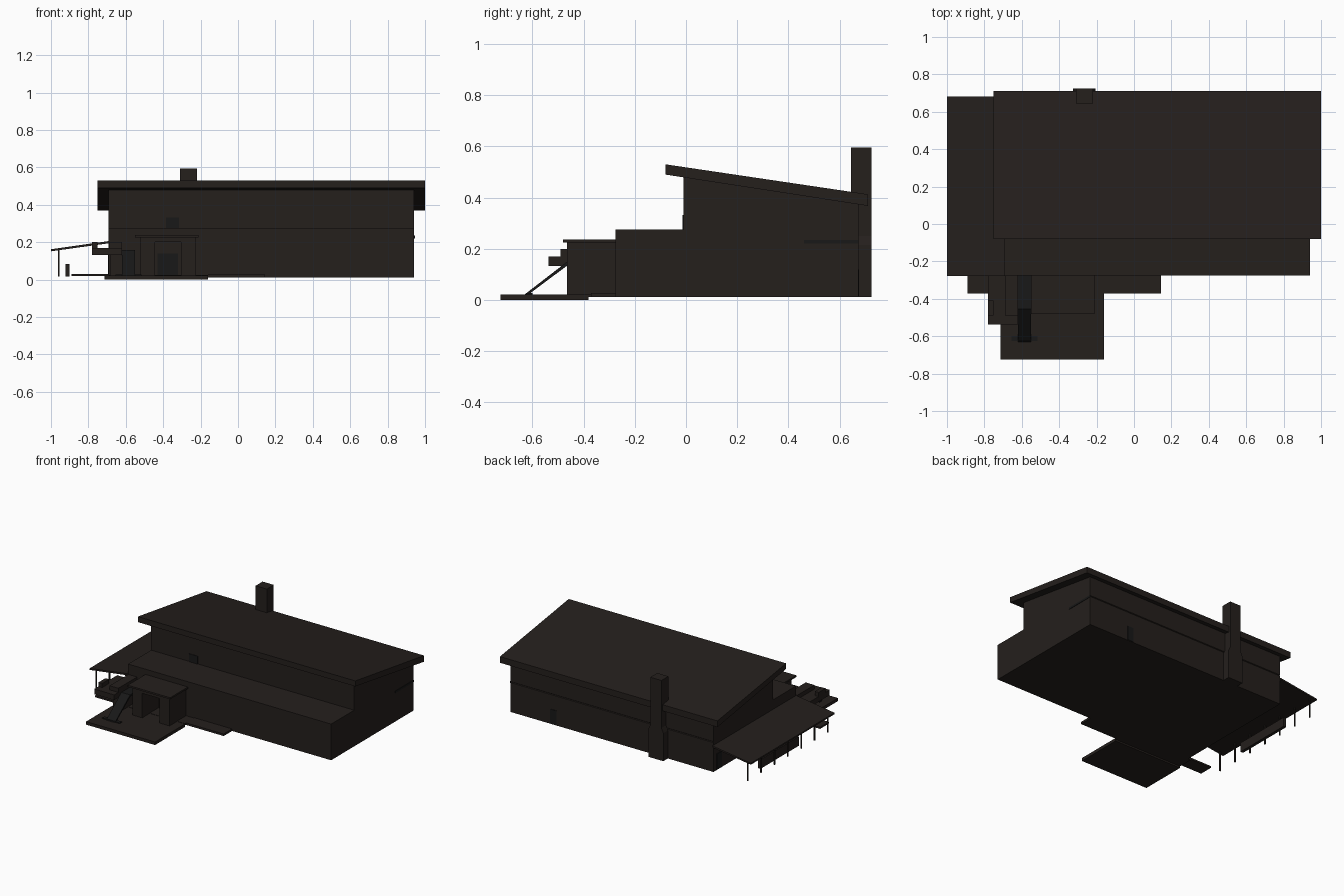
import bpy, bmesh
from mathutils import Vector


def material(name, color):
    m = bpy.data.materials.new(name)
    m.diffuse_color = (*color, 1)
    return m


BROWN = material("dark_brown", (0.018, 0.014, 0.012))
BLACK = material("near_black", (0.009, 0.009, 0.009))


def extrude(name, pts, axis, a, b, mat=BROWN):
    """Extrude a 2D profile along axis: 'x' uses (y,z), 'y' uses (x,z)."""
    def place(p, t):
        return Vector((t, p[0], p[1])) if axis == 'x' else Vector((p[0], t, p[1]))
    bm = bmesh.new()
    lo = [bm.verts.new(place(p, a)) for p in pts]
    hi = [bm.verts.new(place(p, b)) for p in pts]
    bm.faces.new(lo)
    bm.faces.new(hi)
    n = len(pts)
    for i in range(n):
        j = (i + 1) % n
        bm.faces.new((lo[i], lo[j], hi[j], hi[i]))
    bmesh.ops.recalc_face_normals(bm, faces=bm.faces)
    me = bpy.data.meshes.new(name)
    bm.to_mesh(me)
    bm.free()
    me.materials.append(mat)
    ob = bpy.data.objects.new(name, me)
    bpy.context.collection.objects.link(ob)
    return ob


def box(name, x0, x1, y0, y1, z0, z1, mat=BROWN):
    return extrude(name, [(y0, z0), (y1, z0), (y1, z1), (y0, z1)], 'x', x0, x1, mat)


# House body: low front storey stepping up to the tall rear block
extrude("house_body", [(-0.275, 0.012), (0.673, 0.012), (0.673, 0.225),
                       (0.668, 0.229), (0.673, 0.233), (0.673, 0.38),
                       (-0.01, 0.485), (-0.01, 0.275), (-0.275, 0.275)],
        'x', -0.692, 0.942)

# Sloping main roof slab with overhang
extrude("main_roof", [(-0.08, 0.49), (0.71, 0.368), (0.71, 0.413), (-0.08, 0.53)],
        'x', -0.75, 1.0)

# High strip window on the right wall, terrace door and back door
box("side_strip_window", 0.94, 0.945, 0.46, 0.673, 0.22, 0.235, BLACK)
box("upper_door", -0.385, -0.315, -0.014, -0.005, 0.275, 0.332, BLACK)
box("back_door", 0.57, 0.62, 0.67, 0.676, 0.015, 0.12, BLACK)
box("left_door", -0.696, -0.69, 0.58, 0.64, 0.015, 0.13, BLACK)

# Chimney with sloped shoulders
extrude("chimney", [(-0.325, 0.012), (-0.205, 0.012), (-0.205, 0.215), (-0.22, 0.25),
                    (-0.22, 0.595), (-0.31, 0.595), (-0.31, 0.25), (-0.325, 0.215)],
        'y', 0.645, 0.725)

# Terrace slabs
box("front_terrace", -0.715, -0.16, -0.725, -0.38, 0.0, 0.022)
box("entry_floor", -0.715, -0.16, -0.38, -0.27, 0.012, 0.024)
box("right_step", -0.16, 0.145, -0.372, -0.27, 0.012, 0.027)
box("left_platform", -0.89, -0.69, -0.372, -0.27, 0.018, 0.03)

# Entrance porch: two piers, lintel, roof and door
for side, x0, x1 in (("left", -0.525, -0.445), ("right", -0.305, -0.225)):
    box(side + "_porch_pier", x0, x1, -0.465, -0.27, 0.015, 0.226)
box("porch_lintel", -0.445, -0.305, -0.465, -0.27, 0.2, 0.226)
box("porch_roof", -0.552, -0.21, -0.48, -0.27, 0.225, 0.237)
box("entry_door", -0.43, -0.32, -0.282, -0.27, 0.02, 0.14, BLACK)

# Raised side deck with parapet blocks and support
box("side_deck", -0.78, -0.62, -0.538, -0.275, 0.132, 0.17)
box("deck_parapet", -0.78, -0.75, -0.49, -0.41, 0.17, 0.2)
box("deck_back_rail", -0.69, -0.62, -0.49, -0.275, 0.17, 0.2)
box("deck_support", -0.685, -0.62, -0.46, -0.275, 0.02, 0.132)

# Stair ramp, its walkway and foot plate
extrude("stair_ramp", [(-0.63, 0.022), (-0.615, 0.022), (-0.45, 0.145),
                       (-0.275, 0.145), (-0.275, 0.157), (-0.455, 0.157)],
        'x', -0.62, -0.55, BLACK)
box("stair_foot", -0.655, -0.515, -0.625, -0.6, 0.02, 0.028, BLACK)

# Carport: thin sloping roof, row of posts, low wall
extrude("carport_roof", [(-1.0, 0.151), (-0.69, 0.194), (-0.69, 0.206), (-1.0, 0.162)],
        'y', -0.278, 0.683)
for i in range(7):
    y = -0.26 + i * 0.92 / 6
    box(f"carport_post_{i + 1}", -0.963, -0.955, y - 0.004, y + 0.004, 0.015, 0.16)
box("carport_low_wall", -0.922, -0.9, 0.02, 0.46, 0.015, 0.082)
